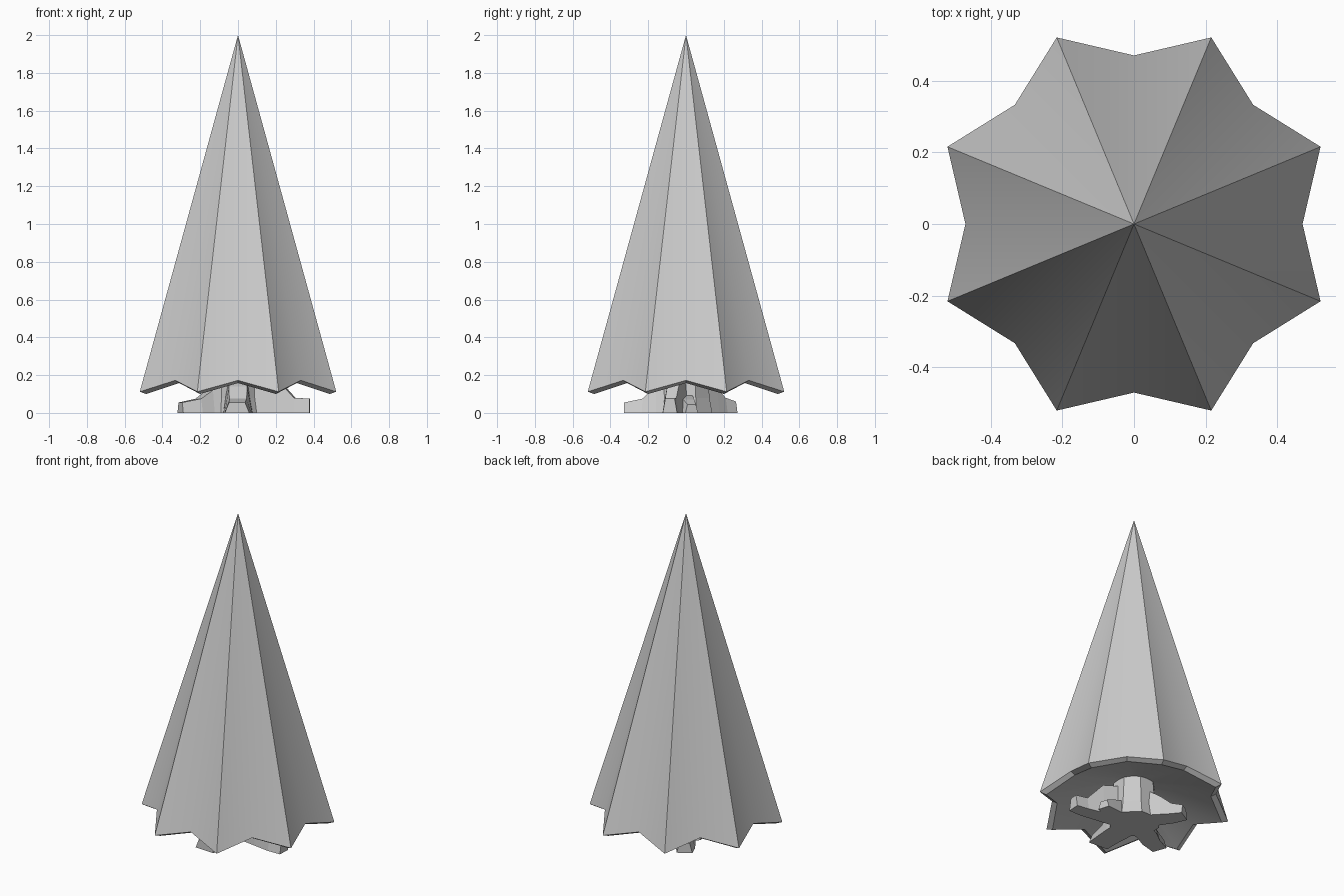
import bpy, bmesh, math
from mathutils import Vector

if "Cube" in bpy.data.objects:
    bpy.data.objects.remove(bpy.data.objects["Cube"])


def finish(bm, name, smooth=None):
    bmesh.ops.recalc_face_normals(bm, faces=bm.faces[:])
    me = bpy.data.meshes.new(name)
    bm.to_mesh(me)
    bm.free()
    ob = bpy.data.objects.new(name, me)
    bpy.context.collection.objects.link(ob)
    if smooth:
        bpy.ops.object.select_all(action='DESELECT')
        ob.select_set(True)
        bpy.context.view_layer.objects.active = ob
        bpy.ops.object.shade_smooth_by_angle(angle=math.radians(smooth))
    return ob


def loft(bm, rings, cap=True):
    """Join closed rings of points with faces, optionally capping the ends."""
    vs = [[bm.verts.new(p) for p in r] for r in rings]
    n = len(vs[0])
    for a, b in zip(vs, vs[1:]):
        for i in range(n):
            bm.faces.new((a[i], a[(i + 1) % n], b[(i + 1) % n], b[i]))
    if cap:
        bm.faces.new(vs[0])
        bm.faces.new(vs[-1])
    return vs


def star(r_tip, z_tip, r_notch, z_notch):
    """Sixteen points alternating between notches and tips."""
    pts = []
    for i in range(16):
        a = i * math.pi / 8
        r, z = (r_tip, z_tip) if i % 2 else (r_notch, z_notch)
        pts.append((r * math.cos(a), r * math.sin(a), z))
    return pts


# Foliage: pleated cone with a jagged hem and a shallow hollow underside
bm = bmesh.new()
rings = loft(bm, [star(0.563, 0.112, 0.47, 0.172),
                  star(0.525, 0.10, 0.44, 0.158),
                  star(0.12, 0.245, 0.115, 0.25)], cap=False)
apex = bm.verts.new((0, 0, 2))
hub = bm.verts.new((0, 0, 0.26))
for i in range(16):
    j = (i + 1) % 16
    bm.faces.new((rings[0][i], rings[0][j], apex))
    bm.faces.new((rings[2][i], rings[2][j], hub))
finish(bm, "foliage_cone", 25)

# Trunk: tapered eight-sided post
bm = bmesh.new()
trunk = []
for r, z in ((0.15, 0), (0.135, 0.08), (0.12, 0.27)):
    trunk.append([(r * math.cos((i + .5) * math.pi / 4),
                   r * math.sin((i + .5) * math.pi / 4), z) for i in range(8)])
loft(bm, trunk)
finish(bm, "trunk")


# Roots: trapezoid sections swept outward; each station is x, y, half width, height
def root(name, stations):
    bm = bmesh.new()
    pts = [Vector((s[0], s[1], 0)) for s in stations]
    rings = []
    for i, (x, y, w, h) in enumerate(stations):
        d = (pts[min(i + 1, len(pts) - 1)] - pts[max(i - 1, 0)]).normalized()
        side = Vector((-d.y, d.x, 0))
        up = Vector((0, 0, h))
        p = pts[i]
        rings.append([p - side * w, p + side * w,
                      p + side * w * 0.65 + up, p - side * w * 0.65 + up])
    loft(bm, rings)
    finish(bm, name)


root("root_right", [(0.05, -0.03, 0.06, 0.22), (0.2, -0.06, 0.05, 0.19),
                    (0.3, -0.08, 0.045, 0.08), (0.38, -0.085, 0.038, 0.075)])
root("root_right_fork", [(0.1, 0.0, 0.05, 0.1), (0.2, 0.015, 0.045, 0.07),
                         (0.25, 0.03, 0.035, 0.045)])
root("root_front", [(0, -0.05, 0.08, 0.2), (0, -0.16, 0.075, 0.14),
                    (0, -0.23, 0.07, 0.075), (-0.005, -0.325, 0.065, 0.055)])
root("root_left", [(-0.05, -0.02, 0.07, 0.2), (-0.15, -0.06, 0.06, 0.12),
                   (-0.21, -0.10, 0.055, 0.075), (-0.305, -0.135, 0.045, 0.055)])
root("root_back", [(-0.02, 0.05, 0.07, 0.2), (-0.09, 0.14, 0.06, 0.13),
                   (-0.13, 0.19, 0.055, 0.08), (-0.165, 0.25, 0.045, 0.06)])
